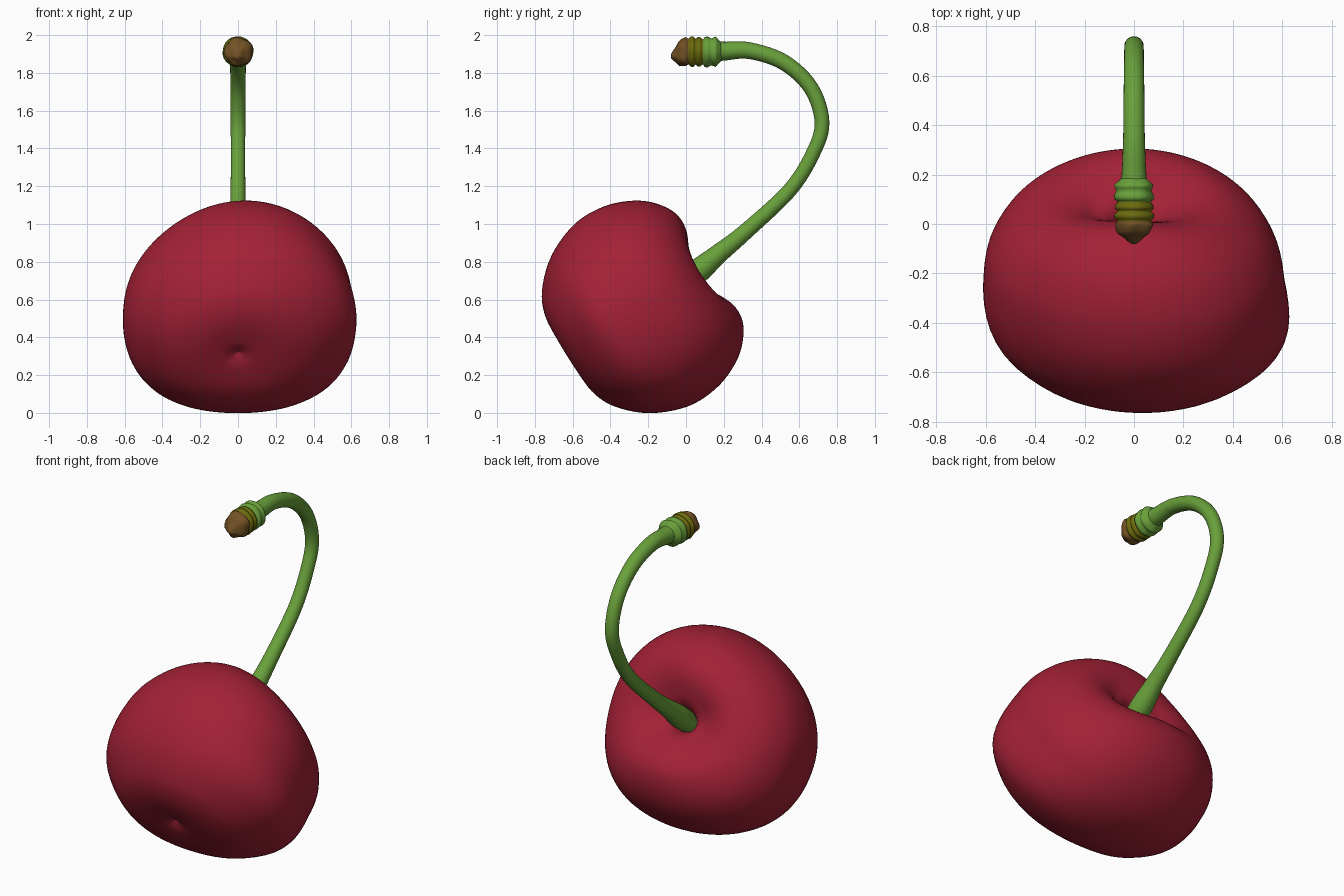
import bpy, bmesh, math
from mathutils import Vector

cube = bpy.data.objects.get("Cube")
if cube:
    bpy.data.objects.remove(cube, do_unlink=True)


def material(name, rgb):
    m = bpy.data.materials.new(name)
    m.use_nodes = True
    m.diffuse_color = (*rgb, 1)
    bsdf = m.node_tree.nodes["Principled BSDF"]
    bsdf.inputs["Base Color"].default_value = (*rgb, 1)
    bsdf.inputs["Roughness"].default_value = 0.6
    return m


red = material("cherry red", (0.366, 0.015, 0.036))
green = material("stem green", (0.141, 0.352, 0.043))
olive = material("olive", (0.145, 0.142, 0.004))
brown = material("bark brown", (0.17, 0.083, 0.018))


def smooth_path(points, steps):
    """Catmull-Rom curve through tuples of any length."""
    pts = [Vector(p) for p in points]
    pts = [pts[0] * 2 - pts[1]] + pts + [pts[-1] * 2 - pts[-2]]
    out = []
    for p0, p1, p2, p3 in zip(pts, pts[1:], pts[2:], pts[3:]):
        for k in range(steps):
            t = k / steps
            out.append((p1 * 2 + (p2 - p0) * t + (p0 * 2 - p1 * 5 + p2 * 4 - p3) * t * t
                        + (p1 * 3 - p0 - p2 * 3 + p3) * t ** 3) / 2)
    out.append(pts[-2])
    return out


def skin(name, rings, mats, rule=None):
    """Join rings of points into a closed smooth surface."""
    bm = bmesh.new()
    loops = [[bm.verts.new(p) for p in ring] for ring in rings]
    n = len(loops[0])
    for a, b in zip(loops, loops[1:]):
        for i in range(n):
            j = (i + 1) % n
            bm.faces.new((a[i], a[j], b[j], b[i]))
    for end in (loops[0], loops[-1]):
        centre = bm.verts.new(sum((v.co for v in end), Vector()) / n)
        for i in range(n):
            bm.faces.new((end[i], end[(i + 1) % n], centre))
    bmesh.ops.recalc_face_normals(bm, faces=bm.faces)
    for f in bm.faces:
        f.smooth = True
        if rule:
            f.material_index = rule(f.calc_center_median())
    mesh = bpy.data.meshes.new(name)
    bm.to_mesh(mesh)
    bm.free()
    for m in mats:
        mesh.materials.append(m)
    ob = bpy.data.objects.new(name, mesh)
    bpy.context.collection.objects.link(ob)
    return ob


def angles(n):
    return [2 * math.pi * i / n for i in range(n)]


# Fruit: tilted lathe (radius, height along axis), wider and boxier towards its far end
axis = Vector((0, 0.85, 0.53)).normalized()
up = Vector((0, -0.53, 0.85)).normalized()
side = Vector((1, 0, 0))
centre = Vector((0, -0.232, 0.552))
profile = [(0.004, 0.2), (0.05, 0.25), (0.085, 0.325), (0.14, 0.375), (0.24, 0.42), (0.34, 0.415),
           (0.44, 0.35), (0.515, 0.25), (0.566, 0.105), (0.567, -0.07), (0.49, -0.26),
           (0.36, -0.4), (0.23, -0.458), (0.09, -0.464), (0.03, -0.45), (0.004, -0.435)]
rings = []
for r, s in smooth_path(profile, 5):
    ring = []
    t = min(1, max(0, (0.03 - s) / 0.33))
    low = t * t * (3 - 2 * t)
    for a in angles(96):
        c, u = math.cos(a), math.sin(a)
        shoulder = 1 + 0.042 * math.sin(2 * a) * (0.5 + 0.5 * u)
        if u < 0:
            shoulder += 0.045 * math.sin(2 * a) ** 2
        width = 1.055 + low * (0.13 + 0.045 * c)
        cleft = 0.15 if s > 0 else -0.01
        h = s * (1 - cleft * c * c * min(1, r / 0.15))
        ring.append(centre + axis * h + (side * width * c + up * u) * r * shoulder)
    rings.append(ring)
skin("cherry_fruit", rings, [red])

# Stem: tapered tube along a hooked path (y, z, radius)
path = smooth_path([(-0.03, 0.675, 0.06), (0.07, 0.755, 0.064), (0.17, 0.84, 0.052),
                    (0.31, 0.955, 0.043), (0.55, 1.18, 0.039), (0.675, 1.38, 0.038),
                    (0.72, 1.54, 0.039), (0.662, 1.72, 0.04), (0.52, 1.855, 0.042),
                    (0.34, 1.917, 0.044), (0.2, 1.915, 0.05), (0.12, 1.912, 0.058)], 6)
rings = []
for i, (y, z, r) in enumerate(path):
    before, after = path[max(i - 1, 0)], path[min(i + 1, len(path) - 1)]
    t = Vector((0, after[0] - before[0], after[1] - before[1])).normalized()
    normal = t.cross(side)
    rings.append([Vector((0, y, z)) + (side * math.cos(a) + normal * math.sin(a)) * r
                  for a in angles(24)])
skin("stem", rings, [green])

# Stem end: bulging rings, then a lumpy broken tip (y, radius)
bumps = [(0.19, 0.046), (0.17, 0.066), (0.155, 0.08), (0.135, 0.071), (0.115, 0.081),
         (0.098, 0.078), (0.09, 0.066), (0.077, 0.076), (0.062, 0.078), (0.052, 0.067),
         (0.04, 0.08), (0.024, 0.079), (0.013, 0.068), (0.0, 0.075), (-0.018, 0.072),
         (-0.038, 0.063), (-0.052, 0.043), (-0.067, 0.027), (-0.08, 0.01)]
rings = []
for y, r in smooth_path(bumps, 2):
    rough = 0.13 if y < 0.005 else 0.03
    drop = max(0, 0.01 - y) * 0.25
    rings.append([Vector((r * k * math.cos(a), y, 1.912 - drop + r * k * math.sin(a)))
                  for a in angles(28)
                  for k in [1 + rough * math.sin(3 * a + 30 * y) * math.cos(2 * a - 1)]])
skin("stem_end", rings, [green, olive, brown],
     lambda c: 0 if c.y > 0.09 else 1 if c.y > 0.012 else 2)
